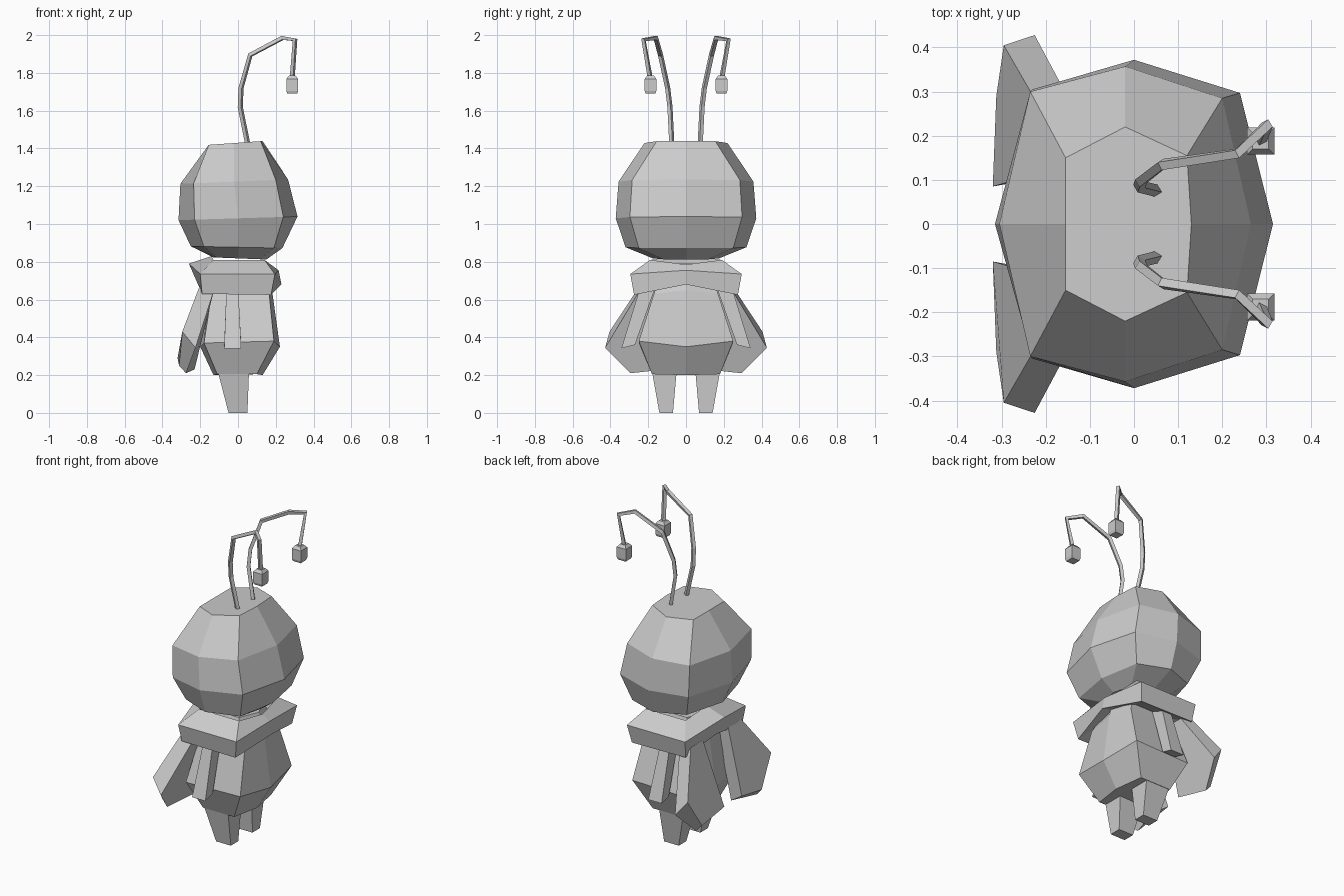
import bpy, bmesh
from mathutils import Vector

cube = bpy.data.objects.get("Cube")
if cube:
    bpy.data.objects.remove(cube)

grey = bpy.data.materials.new("light grey")
grey.use_nodes = True
grey.diffuse_color = (0.6, 0.6, 0.6, 1)
grey.node_tree.nodes["Principled BSDF"].inputs["Base Color"].default_value = (0.6, 0.6, 0.6, 1)


def add_object(name, mesh):
    obj = bpy.data.objects.new(name, mesh)
    mesh.materials.clear()
    mesh.materials.append(grey)
    bpy.context.collection.objects.link(obj)
    return obj


def loft(name, rings, closed=False):
    """Skin matching rings of points; cap the ends, or join them when closed."""
    bm = bmesh.new()
    loops = [[bm.verts.new(p) for p in ring] for ring in rings]
    n = len(loops[0])
    pairs = list(zip(loops, loops[1:]))
    if closed:
        pairs.append((loops[-1], loops[0]))
    else:
        bm.faces.new(loops[0])
        bm.faces.new(loops[-1])
    for a, b in pairs:
        for i in range(n):
            j = (i + 1) % n
            bm.faces.new((a[i], a[j], b[j], b[i]))
    bmesh.ops.recalc_face_normals(bm, faces=bm.faces[:])
    mesh = bpy.data.meshes.new(name)
    bm.to_mesh(mesh)
    bm.free()
    return add_object(name, mesh)


def full_ring(half):
    """Complete a ring given from its nose point round one side to its back point."""
    return half + [(x, -y, z) for x, y, z in half[-2:0:-1]]


def square(x, y, z, hx, hy):
    return [(x - hx, y - hy, z), (x + hx, y - hy, z), (x + hx, y + hy, z), (x - hx, y + hy, z)]


# Faceted head: each row is height, tilt, then the half outline
head_rows = [
    (1.43, .07, [(.13, 0), (.12, .155), (-.02, .22), (-.155, .15), (-.155, 0)]),
    (1.225, .04, [(.265, 0), (.2, .285), (-.02, .357), (-.235, .3), (-.305, 0)]),
    (1.03, .03, [(.315, 0), (.24, .297), (0, .372), (-.23, .305), (-.315, 0)]),
    (.877, -.02, [(.235, 0), (.19, .25), (0, .32), (-.18, .25), (-.25, 0)]),
    (.818, -.04, [(.15, 0), (.12, .12), (0, .175), (-.11, .12), (-.13, 0)]),
]
loft("head", [full_ring([(x, y, z + tilt * x) for x, y in row]) for z, tilt, row in head_rows])

# Six-sided body
loft("body", [
    full_ring([(.14, 0, .79), (.09, .12, .79), (-.09, .12, .79), (-.14, 0, .79)]),
    full_ring([(.18, 0, .65), (.165, .17, .63), (-.14, .17, .63), (-.16, 0, .65)]),
    full_ring([(.222, 0, .35), (.19, .25, .38), (-.18, .25, .37), (-.2, 0, .35)]),
    full_ring([(.13, 0, .2), (.1, .18, .205), (-.11, .18, .205), (-.13, 0, .2)]),
])

# Pointed collar with a raised back
loft("collar", [
    full_ring([(.165, 0, .785), (.14, .19, .81), (-.13, .19, .81), (-.14, 0, .83)]),
    full_ring([(.215, 0, .755), (.195, .295, .735), (-.2, .295, .735), (-.26, 0, .79)]),
    full_ring([(.23, 0, .68), (.175, .275, .625), (-.19, .275, .63), (-.2, 0, .67)]),
    full_ring([(.15, 0, .7), (.12, .15, .68), (-.12, .15, .68), (-.14, 0, .7)]),
], closed=True)

for side, s in (("left", 1), ("right", -1)):
    # Tapered leg
    loft(side + "_leg", [square(-.03, s * .117, .27, .09, .072),
                         square(0, s * .105, 0, .05, .036)])

    # Hanging arm
    loft(side + "_arm", [
        [(-.06, s * .16, .67), (.0, s * .16, .67), (.0, s * .235, .69), (-.06, s * .235, .69)],
        [(-.073, s * .27, .36), (.017, s * .27, .36), (.017, s * .342, .342), (-.073, s * .342, .342)],
    ])

    # Slab wing, back outline then front outline
    loft(side + "_wing", [
        [(x, s * y, z) for x, y, z in outline] for outline in (
            [(-.2, .12, .68), (-.2, .24, .68), (-.295, .405, .43), (-.312, .29, .25), (-.32, .085, .29)],
            [(-.13, .12, .64), (-.13, .25, .64), (-.225, .428, .345), (-.275, .295, .21), (-.23, .11, .23)],
        )])

    # Curved antenna stalk
    curve = bpy.data.curves.new("stalk_path", "CURVE")
    curve.dimensions = "3D"
    curve.bevel_depth = .014
    curve.bevel_resolution = 0
    curve.use_fill_caps = True
    path = [(.052, .075, 1.42), (.012, .085, 1.62), (.016, .097, 1.72), (.065, .135, 1.895),
            (.235, .16, 1.985), (.302, .225, 1.975), (.287, .19, 1.775)]
    spline = curve.splines.new("POLY")
    spline.points.add(len(path) - 1)
    for point, (x, y, z) in zip(spline.points, path):
        point.co = (x, s * y, z, 1)
    helper = bpy.data.objects.new("stalk_helper", curve)
    bpy.context.collection.objects.link(helper)
    graph = bpy.context.evaluated_depsgraph_get()
    mesh = bpy.data.meshes.new_from_object(helper.evaluated_get(graph))
    bpy.data.objects.remove(helper)
    for face in mesh.polygons:
        face.use_smooth = False
    add_object(side + "_antenna", mesh)

    # Small bobble on the antenna tip
    loft(side + "_antenna_bobble", [square(.287, s * .188, z, r, r) for z, r in
                                    ((1.785, .018), (1.768, .031), (1.705, .031), (1.69, .026))])
